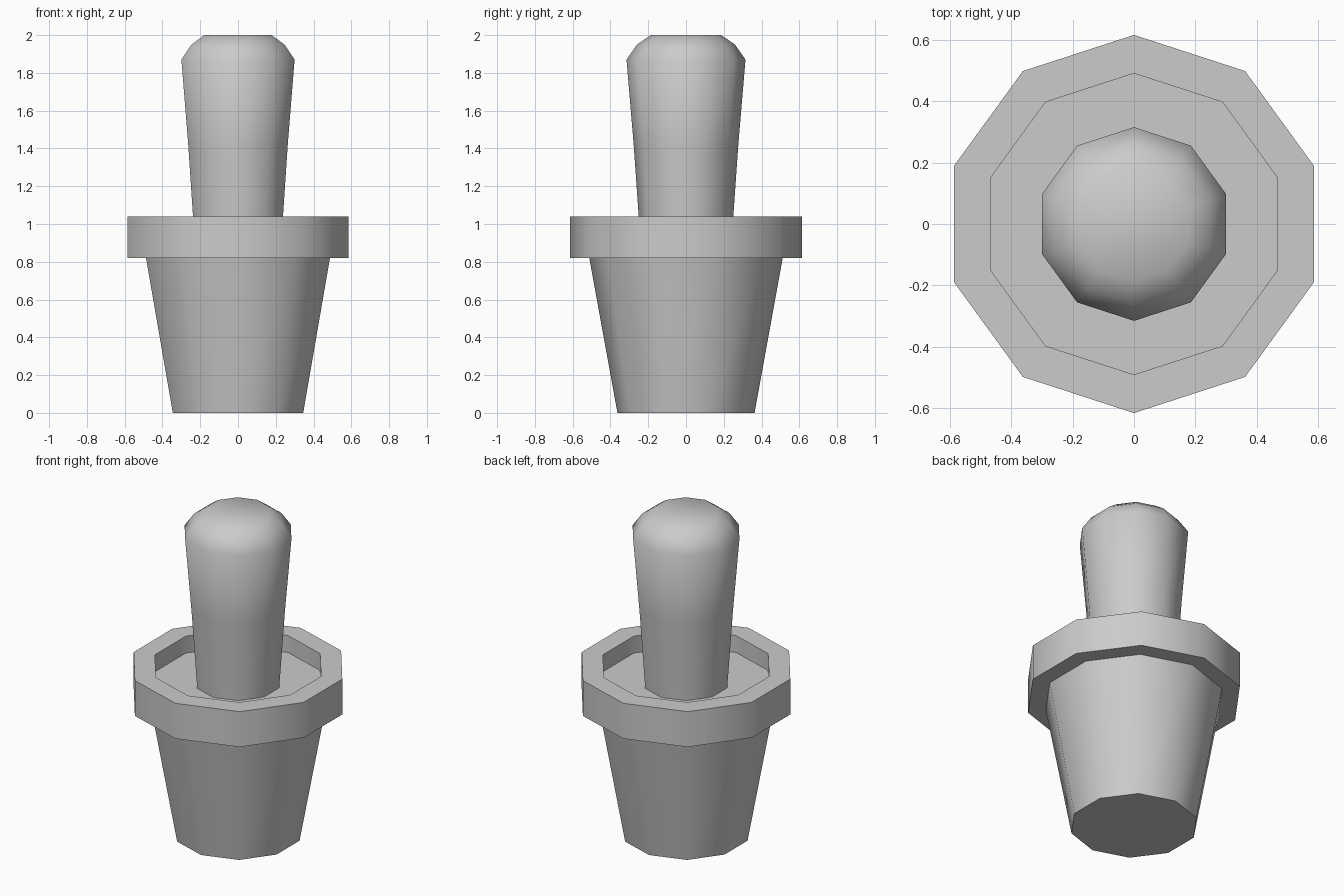
import bpy, bmesh
from math import cos, sin, pi, radians

if "Cube" in bpy.data.objects:
    bpy.data.objects.remove(bpy.data.objects["Cube"])

SIDES = 10


def lathe(name, profile, cap_start=False, cap_end=False):
    """Spin a (radius, z) profile into a ten-sided smooth-shaded solid."""
    bm = bmesh.new()
    rings = []
    for r, z in profile:
        rings.append([bm.verts.new((r * cos(pi / 2 + 2 * pi * i / SIDES),
                                    r * sin(pi / 2 + 2 * pi * i / SIDES), z))
                      for i in range(SIDES)])
    for a, b in zip(rings, rings[1:]):
        for i in range(SIDES):
            j = (i + 1) % SIDES
            bm.faces.new((a[i], a[j], b[j], b[i]))
    if cap_start:
        bm.faces.new(rings[0][::-1])
    if cap_end:
        bm.faces.new(rings[-1])
    mesh = bpy.data.meshes.new(name)
    bm.to_mesh(mesh)
    bm.free()
    obj = bpy.data.objects.new(name, mesh)
    bpy.context.collection.objects.link(obj)
    bpy.ops.object.select_all(action='DESELECT')
    obj.select_set(True)
    bpy.context.view_layer.objects.active = obj
    bpy.ops.object.shade_smooth_by_angle(angle=radians(50))
    return obj


# Tapered pot with overhanging rim, closed inside by the soil surface
lathe("pot", [(0.363, 0), (0.512, 0.82), (0.615, 0.82), (0.615, 1.04),
              (0.49, 1.04), (0.49, 0.935)], cap_start=True, cap_end=True)

# Cactus stem, widening upward to a rounded top
lathe("cactus_stem", [(0.243, 0.935), (0.277, 1.42), (0.315, 1.87),
                      (0.259, 1.95), (0.187, 2.0)], cap_end=True)
